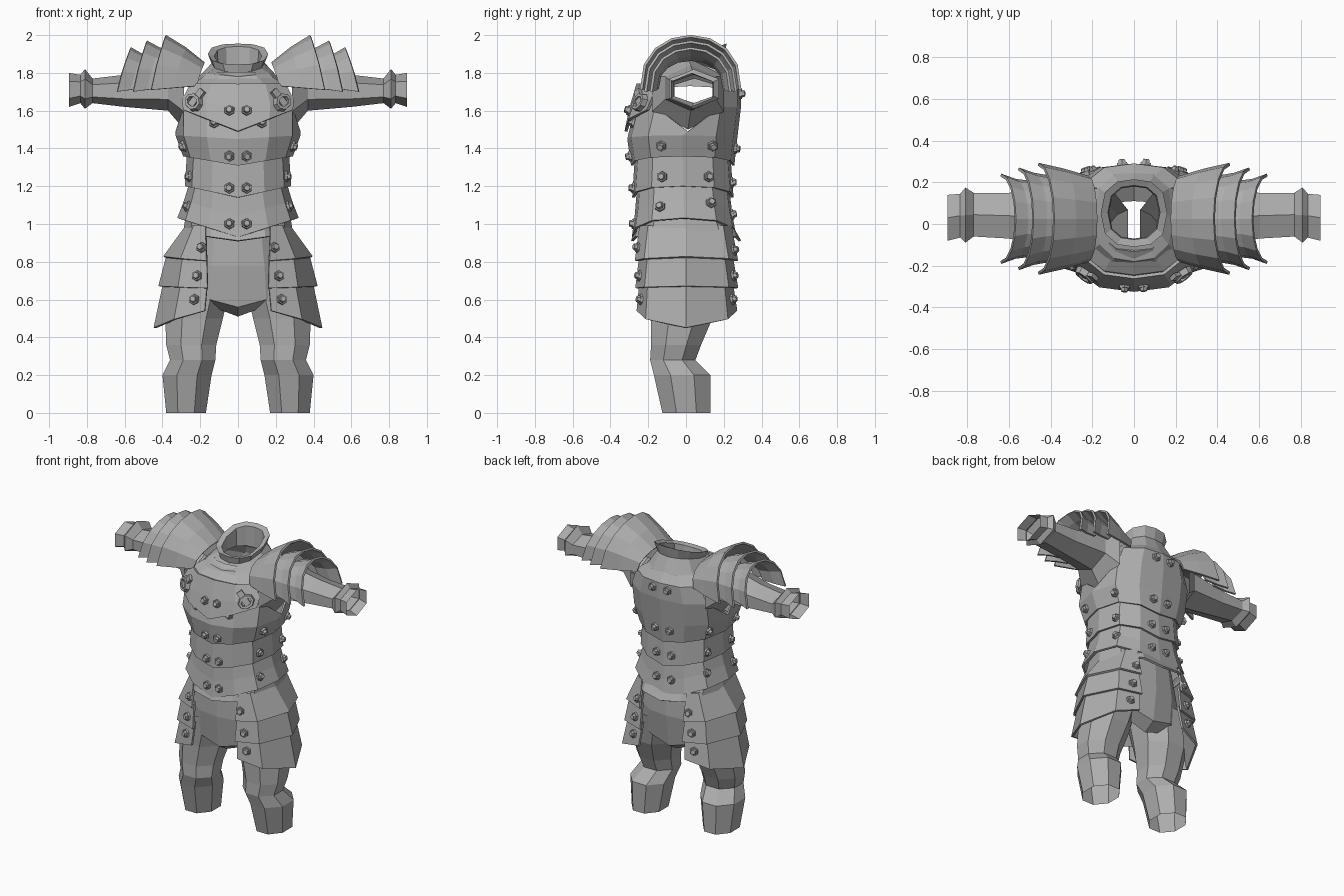
import bpy, bmesh, math
from mathutils import Vector, Matrix
from mathutils.bvhtree import BVHTree

if "Cube" in bpy.data.objects:
    bpy.data.objects.remove(bpy.data.objects["Cube"])

steel = bpy.data.materials.new("plain_grey")
steel.use_nodes = True
grey = (0.42, 0.42, 0.42, 1)
steel.diffuse_color = grey
steel.node_tree.nodes["Principled BSDF"].inputs["Base Color"].default_value = grey

# Plan outline shared by every torso plate: front, around +x, back, around -x
HALF = [(0, -1), (.5, -.93), (.87, -.62), (1, 0), (.87, .62), (.5, .93), (0, 1)]
PLAN = HALF + [(-x, y) for x, y in HALF[5:0:-1]]
targets = []


def finish(name, bm, thick=0):
    mesh = bpy.data.meshes.new(name)
    bm.to_mesh(mesh)
    bm.free()
    mesh.materials.append(steel)
    ob = bpy.data.objects.new(name, mesh)
    bpy.context.collection.objects.link(ob)
    if thick:
        mod = ob.modifiers.new("thickness", 'SOLIDIFY')
        mod.thickness = thick
        mod.offset = 0
    return ob


def loft(name, rows, closed=True, thick=0, skip=None, plate=False):
    """Skin a list of equal-length point rows."""
    bm = bmesh.new()
    grid = [[bm.verts.new(p) for p in row] for row in rows]
    n = len(rows[0])
    for i in range(len(rows) - 1):
        for j in range(n if closed else n - 1):
            k = (j + 1) % n
            if not (skip and skip(i, j)):
                bm.faces.new((grid[i][j], grid[i][k], grid[i + 1][k], grid[i + 1][j]))
    bmesh.ops.recalc_face_normals(bm, faces=bm.faces)
    if plate:
        targets.append(BVHTree.FromBMesh(bm))
    return finish(name, bm, thick)


def ring(z, w, yf, yb, dip=0, tilt=0, side=0):
    """Torso cross-section; dip lowers the middle, tilt raises the back."""
    mid, half = (yf + yb) / 2, (yb - yf) / 2
    return [(w * x, mid + half * y,
             z - dip * (1 - abs(x)) + tilt * y - (side if abs(x) == 1 else 0))
            for x, y in PLAN]


def flip(rows, s):
    return [[(s * x, y, z) for x, y, z in row] for row in rows]


SIDES = (("left", 1), ("right", -1))

# Breastplate with open armholes, and the overlapping belly bands
loft("breastplate", [
    ring(1.36, .285, -.285, .25, .05), ring(1.47, .325, -.305, .265, .02),
    ring(1.62, .325, -.265, .285, 0, 0, .13), ring(1.73, .28, -.24, .285),
    ring(1.8, .17, -.13, .23)],
    skip=lambda i, j: i >= 2 and j in (2, 3, 8, 9), thick=.012, plate=True)
loft("upper_belly_band", [ring(1.39, .262, -.265, .23, .05),
                          ring(1.2, .275, -.278, .245, .06)], thick=.014, plate=True)
loft("lower_belly_band", [ring(1.22, .25, -.255, .225, .06), ring(1.12, .28, -.265, .24, .08),
                          ring(1.03, .315, -.28, .26, .1)], thick=.014, plate=True)
loft("waist_band", [ring(1.07, .265, -.25, .235, .08),
                    ring(.95, .285, -.285, .285, .04)], thick=.014, plate=True)

# Bib over the upper chest
bib = [ring(1.62, .33, -.318, .29, .13), ring(1.66, .335, -.29, .29, .04),
       ring(1.74, .285, -.255, .29)]
loft("chest_bib", [[r[j] for j in (10, 11, 0, 1, 2)] for r in bib],
     closed=False, thick=.016, plate=True)

# Collar and neck guard
loft("collar", [ring(1.73, .26, -.245, .285, .07), ring(1.8, .19, -.18, .25, .02),
                ring(1.85, .14, -.1, .2, .01, .04), ring(1.9, .16, -.11, .215, 0, .055),
                ring(1.89, .125, -.075, .185, 0, .05), ring(1.8, .12, -.07, .18)], plate=True)

# Hips with pointed front and back flaps
loft("hips", [ring(1.0, .235, -.23, .21), ring(.78, .28, -.235, .22),
              ring(.64, .3, -.21, .19, .08), ring(.6, .24, -.12, .11, .09)])

# Legs: z, inner x, outer x, front y, back y
LEG = [(.72, .03, .33, -.2, .18), (.5, .08, .385, -.185, .14), (.36, .115, .38, -.185, .08),
       (.28, .12, .36, -.19, .05), (.2, .14, .4, -.17, .13), (0, .17, .38, -.125, .13)]
# Arms: x, front y, back y, bottom z, top z
ARM = [(.285, -.18, .2, 1.5, 1.88), (.37, -.11, .16, 1.6, 1.84), (.6, -.07, .15, 1.62, 1.79),
       (.77, -.06, .15, 1.64, 1.77), (.81, -.09, .175, 1.61, 1.82),
       (.835, -.065, .145, 1.64, 1.79), (.895, -.08, .14, 1.62, 1.8)]


def leg_row(z, x0, x1, y0, y1):
    return [((x0 + x1) / 2 + (x1 - x0) / 2 * math.cos(a) / .924,
             (y0 + y1) / 2 + (y1 - y0) / 2 * math.sin(a) / .924, z)
            for a in [math.pi * (k + .5) / 4 for k in range(8)]]


def arm_row(x, y0, y1, z0, z1):
    return [(x, (y0 + y1) / 2 + (y1 - y0) / 2 * math.cos(a) / .866,
             (z0 + z1) / 2 + (z1 - z0) / 2 * math.sin(a))
            for a in [math.pi * (k + .5) / 3 for k in range(6)]]


# Shoulder guard arches: tip x, lean, centre y, half depth, bottom z, top z
def arch(x, lean, half, z0, z1):
    row = []
    for k in range(9):
        a = math.pi * k / 8
        s = math.sin(a)
        row.append((x + lean * (1 - s), .025 - half * math.cos(a), z0 + (z1 - z0) * s ** .8))
    return row


SHOULDER = [
    [(.18, .04, .2, 1.73, 1.85), (.28, .06, .235, 1.72, 1.93), (.385, .075, .262, 1.71, 1.995)],
    [(.34, .06, .2, 1.72, 1.9), (.42, .065, .215, 1.71, 1.93), (.485, .07, .24, 1.7, 1.965)],
    [(.43, .06, .175, 1.72, 1.87), (.51, .06, .185, 1.71, 1.895), (.57, .07, .21, 1.7, 1.93)]]

# Hip guard tiers: top and bottom as (inner x, outer x, front y, back y, side z, edge drop)
TIERS = [[(.17, .27, -.24, .235, .99, 0), (.165, .39, -.265, .27, .825, .02)],
         [(.165, .365, -.24, .24, .86, .02), (.16, .415, -.262, .27, .67, .01)],
         [(.16, .385, -.24, .24, .71, .01), (.175, .44, -.255, .265, .45, -.09)]]


def tier_row(xi, xo, yf, yb, z, drop):
    xm = xi + (xo - xi) * .6
    return [(xi, yf, z - drop), (xm, yf * .82, z - drop * .5), (xo, 0, z),
            (xm, yb * .82, z - drop * .5), (xi, yb, z - drop)]


for label, s in SIDES:
    loft(label + "_leg", flip([leg_row(*r) for r in LEG], s))
    loft(label + "_arm", flip([arm_row(*r) for r in ARM], s))
    for n, rows in enumerate(SHOULDER, 1):
        loft(f"{label}_shoulder_guard_{n}", flip([arch(*r) for r in rows], s),
             closed=False, thick=.014)
    for n, rows in enumerate(TIERS, 1):
        loft(f"{label}_hip_guard_{n}", flip([tier_row(*r) for r in rows], s),
             closed=False, thick=.014, plate=True)


def surface(origin, direction):
    """Outermost plate point and a matrix standing on it."""
    d = Vector(direction)
    hits = [t.ray_cast(Vector(origin), d) for t in targets]
    hits = [h for h in hits if h[0] is not None]
    if not hits:
        return None
    p, nrm = min(hits, key=lambda h: h[3])[:2]
    if nrm.dot(d) > 0:
        nrm = -nrm
    return Matrix.Translation(p + nrm * .006) @ nrm.to_track_quat('Z', 'Y').to_matrix().to_4x4()


# Rivets: (across, height) lists per direction, mirrored
FRONT = [(.045, 1.6), (.125, 1.535), (.045, 1.36), (.045, 1.19), (.045, 1.0),
         (.19, .875), (.215, .725), (.23, .6)]
BACK = [(.055, 1.69), (.055, 1.4), (.055, 1.22), (.055, 1.05),
        (.19, .86), (.215, .725), (.23, .6)]
FLANK = [(-.13, 1.415), (.14, 1.415), (-.125, 1.25), (.12, 1.25), (-.135, 1.09), (.13, 1.11)]
bm = bmesh.new()
for label, s in SIDES:
    rays = [((s * x, -1, z), (0, 1, 0)) for x, z in FRONT]
    rays += [((s * x, 1, z), (0, -1, 0)) for x, z in BACK]
    rays += [((s, y, z), (-s, 0, 0)) for y, z in FLANK]
    for o, d in rays:
        m = surface(o, d)
        if m:
            for r1, r2, h in ((.03, .027, .012), (.024, .016, .028)):
                bmesh.ops.create_cone(bm, cap_ends=True, segments=6, radius1=r1, radius2=r2,
                                      depth=h, matrix=m @ Matrix.Translation((0, 0, h / 2)))
finish("rivets", bm)

# Strap buckles at the chest corners
for label, s in SIDES:
    m = surface((s * .225, -1, 1.64), (0, 1, 0))
    turn = m @ Matrix.Rotation(s * math.radians(35), 4, 'Z')
    rows = []
    for k in range(8):
        a = math.pi * (k + .5) / 4
        rows.append([turn @ Vector(((.045 + o) * math.cos(a), (.035 + o) * math.sin(a), h))
                     for o, h in ((.012, 0), (.006, .03), (-.01, .03), (-.012, 0))])
    loft(label + "_buckle", rows + rows[:1])
    bm = bmesh.new()
    bmesh.ops.create_cube(bm, size=1, matrix=turn @ Matrix.Translation((0, .02, .012))
                          @ Matrix.Diagonal((.04, .12, .02, 1)))
    finish(label + "_strap", bm)
